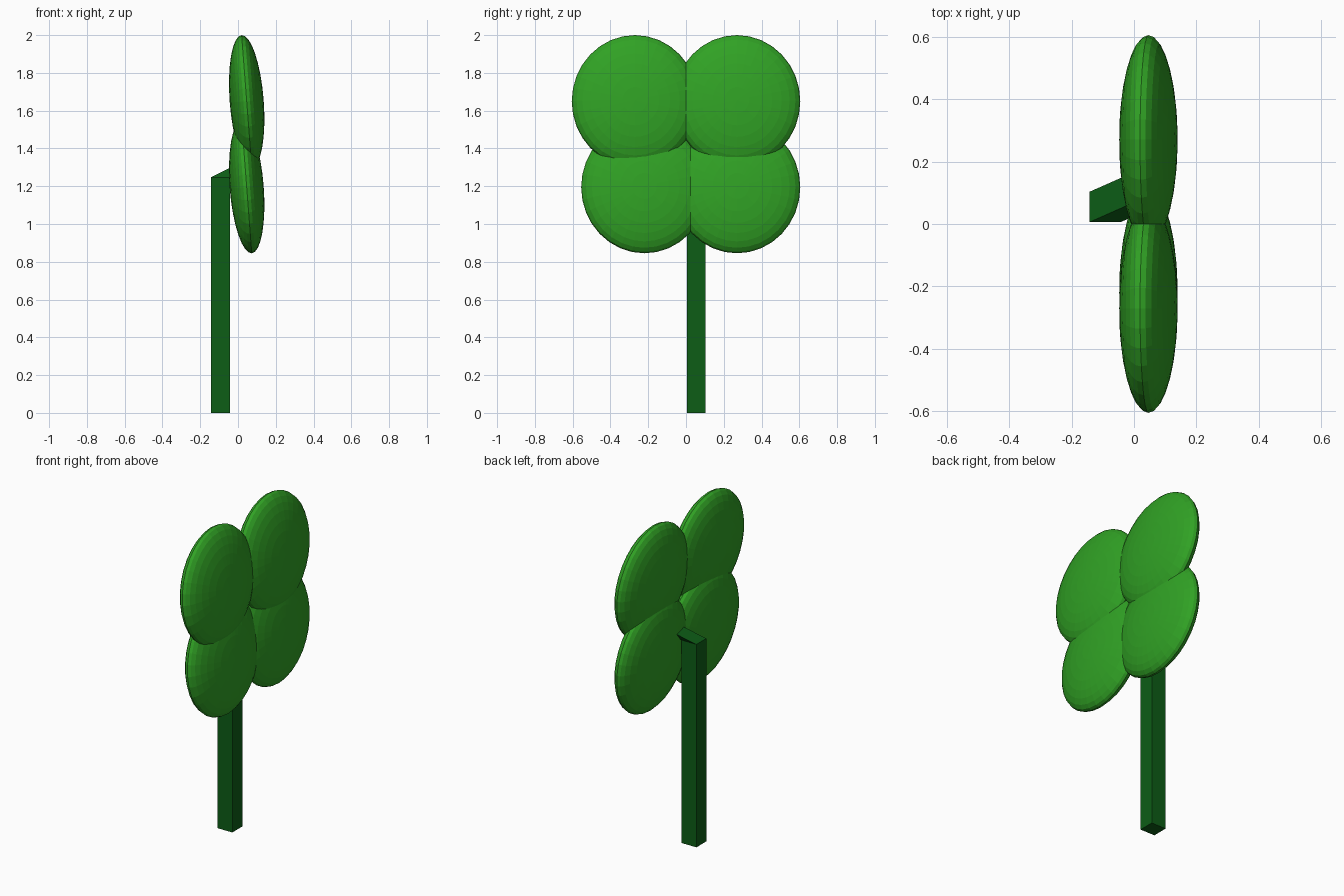
import bpy, bmesh, math

if "Cube" in bpy.data.objects:
    bpy.data.objects.remove(bpy.data.objects["Cube"])


def material(name, rgb):
    m = bpy.data.materials.new(name)
    m.diffuse_color = (*rgb, 1)
    m.use_nodes = True
    m.node_tree.nodes["Principled BSDF"].inputs["Base Color"].default_value = m.diffuse_color
    return m


leaf_green = material("leaf_green", (0.03, 0.36, 0.018))
stem_green = material("stem_green", (0.004, 0.11, 0.008))

# Four flattened leaves, poles facing +-x, each leaning slightly back
tilt = math.radians(4.4)
leaves = {
    "upper_right_leaf": (0.27, 1.65),
    "upper_left_leaf": (-0.27, 1.65),
    "lower_right_leaf": (0.27, 1.195),
    "lower_left_leaf": (-0.22, 1.195),
}
for name, (y, z) in leaves.items():
    bpy.ops.mesh.primitive_uv_sphere_add(
        segments=32, ring_count=16, radius=1, location=(0.046, y, z),
        rotation=(0, math.pi / 2 - tilt, 0))
    leaf = bpy.context.object
    leaf.name = name
    leaf.scale = (0.351, 0.335, 0.09)
    leaf.data.materials.append(leaf_green)

# Square stem, its top extruded sideways into the leaves
bm = bmesh.new()
rings = []
for dx, dy, z in [(0, 0, 0), (0, 0, 1.247), (0.12, 0.053, 1.307)]:
    rings.append([bm.verts.new((x + dx, y + dy, z)) for x, y in
                  [(-0.143, 0.006), (-0.043, 0.006), (-0.043, 0.103), (-0.143, 0.103)]])
bm.faces.new(rings[0][::-1])
bm.faces.new(rings[-1])
for a, b in zip(rings, rings[1:]):
    for i in range(4):
        j = (i + 1) % 4
        bm.faces.new((a[i], a[j], b[j], b[i]))
mesh = bpy.data.meshes.new("stem")
bm.to_mesh(mesh)
bm.free()
stem = bpy.data.objects.new("stem", mesh)
bpy.context.collection.objects.link(stem)
mesh.materials.append(stem_green)
